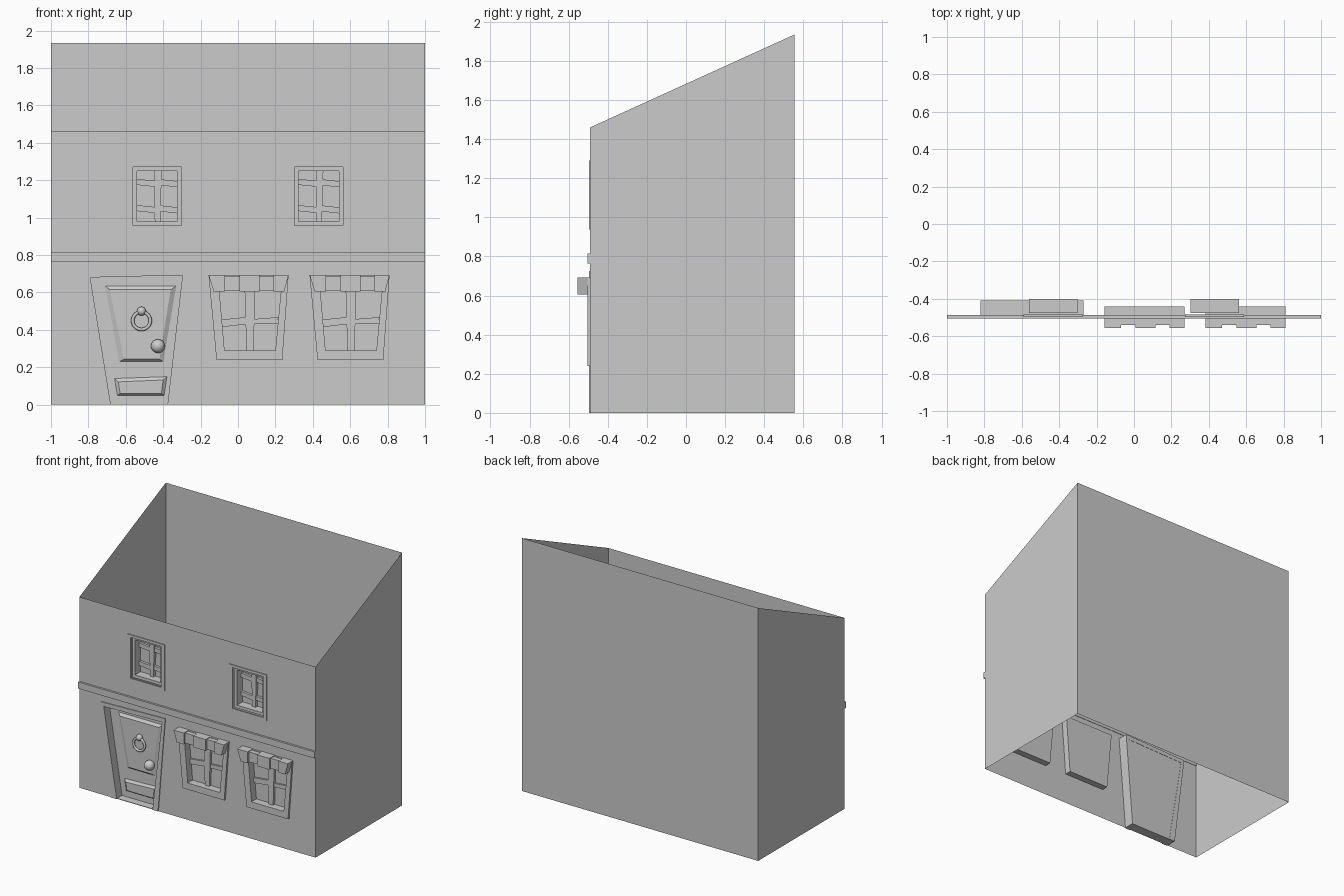
import bpy, bmesh, math
from mathutils import Vector

if "Cube" in bpy.data.objects:
    bpy.data.objects.remove(bpy.data.objects["Cube"])

FRONT, BACK = -0.49, 0.555
EAVE, RIDGE = 1.46, 1.935


def finish(name, bm, recalc=True):
    if recalc:
        bmesh.ops.recalc_face_normals(bm, faces=bm.faces)
    me = bpy.data.meshes.new(name)
    bm.to_mesh(me)
    bm.free()
    ob = bpy.data.objects.new(name, me)
    bpy.context.collection.objects.link(ob)
    return ob


def prism(name, poly, y0, y1, front=None):
    """Solid between an (x, z) outline at y1 and an optional other outline at y0."""
    bm = bmesh.new()
    a = [bm.verts.new((x, y0, z)) for x, z in (front or poly)]
    b = [bm.verts.new((x, y1, z)) for x, z in poly]
    n = len(poly)
    bm.faces.new(a)
    bm.faces.new(b)
    for i in range(n):
        j = (i + 1) % n
        bm.faces.new((a[i], a[j], b[j], b[i]))
    return finish(name, bm)


def ring(name, outer, inner, y0, y1):
    """Solid frame between two (x, z) outlines with equal point counts."""
    bm = bmesh.new()
    loops = [[bm.verts.new((x, y, z)) for x, z in p]
             for p, y in ((outer, y0), (inner, y0), (inner, y1), (outer, y1))]
    n = len(outer)
    for k in range(4):
        a, b = loops[k], loops[(k + 1) % 4]
        for i in range(n):
            j = (i + 1) % n
            bm.faces.new((a[i], a[j], b[j], b[i]))
    return finish(name, bm)


def rect(x0, x1, z0, z1):
    return [(x0, z0), (x1, z0), (x1, z1), (x0, z1)]


def shift(poly, dx):
    return [(x + dx, z) for x, z in poly]


# Outlines on the facade
door_out = [(-0.73, 0), (-0.82, 0.71), (-0.27, 0.725), (-0.33, 0)]
door_in = [(-0.68, 0), (-0.79, 0.68), (-0.297, 0.692), (-0.377, 0)]
low_out = [(-0.115, 0.24), (0.237, 0.24), (0.27, 0.69), (-0.157, 0.69)]
low_in = [(-0.072, 0.29), (0.20, 0.29), (0.232, 0.635), (-0.102, 0.635)]
up_out = rect(-0.59, -0.275, 0.937, 1.29)
up_mid = rect(-0.562, -0.302, 0.957, 1.27)
up_in = rect(-0.54, -0.325, 0.98, 1.25)
LOW_SHIFTS, UP_SHIFTS = (0, 0.54), (0, 0.864)

# Front wall sheet with openings
bm = bmesh.new()
outlines = [[(-1, 0)] + door_in + [(1, 0), (1, EAVE), (-1, EAVE)]]
outlines += [shift(low_in, d) for d in LOW_SHIFTS]
outlines += [shift(up_mid, d) for d in UP_SHIFTS]
edges = []
for poly in outlines:
    vs = [bm.verts.new((x, FRONT, z)) for x, z in poly]
    edges += [bm.edges.new((vs[i], vs[(i + 1) % len(vs)])) for i in range(len(vs))]
bmesh.ops.triangle_fill(bm, edges=edges, use_beauty=True, normal=Vector((0, -1, 0)))
for f in bm.faces:
    f.normal_update()
    if f.normal.y > 0:
        f.normal_flip()
finish("front_wall", bm, recalc=False)

# Side and back walls, open above and below
bm = bmesh.new()
lo = [bm.verts.new(p) for p in ((1, FRONT, 0), (1, BACK, 0), (-1, BACK, 0), (-1, FRONT, 0))]
hi = [bm.verts.new(p) for p in ((1, FRONT, EAVE), (1, BACK, RIDGE), (-1, BACK, RIDGE), (-1, FRONT, EAVE))]
for i in range(3):
    bm.faces.new((lo[i], lo[i + 1], hi[i + 1], hi[i]))
finish("side_and_back_walls", bm, recalc=False)

# Ledge between the storeys
prism("storey_ledge", rect(-1, 1, 0.765, 0.815), -0.505, -0.487)

# Door frame, slab and threshold
prism("door_frame", door_out + door_in[::-1], -0.496, -0.41)
prism("door_slab", door_in, -0.43, -0.412)
prism("door_threshold", rect(-0.68, -0.377, 0, 0.004), -0.49, -0.43)

# Raised door panels with bevelled edges
prism("door_upper_panel", [(-0.635, 0.23), (-0.40, 0.23), (-0.33, 0.635), (-0.71, 0.635)], -0.445, -0.43,
      [(-0.61, 0.243), (-0.42, 0.243), (-0.36, 0.615), (-0.685, 0.615)])
prism("door_lower_panel", [(-0.645, 0.05), (-0.395, 0.05), (-0.38, 0.15), (-0.66, 0.14)], -0.443, -0.43,
      [(-0.63, 0.06), (-0.41, 0.06), (-0.40, 0.132), (-0.64, 0.122)])


# Door knob and knocker
def ball(name, loc, r):
    bpy.ops.mesh.primitive_uv_sphere_add(segments=24, ring_count=14, radius=r, location=loc)
    bpy.context.object.name = name
    bpy.ops.object.shade_smooth()


ball("door_knob", (-0.428, -0.46, 0.313), 0.037)
ball("knocker_mount", (-0.516, -0.455, 0.50), 0.024)
bpy.ops.mesh.primitive_torus_add(major_radius=0.047, minor_radius=0.009, major_segments=32, minor_segments=10,
                                 location=(-0.516, -0.459, 0.449), rotation=(math.pi / 2, 0, 0))
bpy.context.object.name = "knocker_ring"
bpy.ops.object.shade_smooth()

# Ground floor windows with blocky lintels
top_x = [-0.157, -0.07, 0.008, 0.115, 0.19, 0.27]
bot_x = [-0.13, -0.07, 0.008, 0.115, 0.19, 0.247]
for d in LOW_SHIFTS:
    ring("lower_window_frame", shift(low_out, d), shift(low_in, d), -0.505, -0.44)
    prism("lower_window_pane", shift(low_in, d), -0.446, -0.44)
    prism("lower_window_mullion", shift([(0.045, 0.29), (0.083, 0.29), (0.093, 0.635), (0.035, 0.635)], d), -0.465, -0.446)
    prism("lower_window_bar_left", shift([(-0.084, 0.415), (0.042, 0.43), (0.04, 0.468), (-0.087, 0.455)], d), -0.46, -0.446)
    prism("lower_window_bar_right", shift([(0.087, 0.43), (0.213, 0.435), (0.216, 0.468), (0.088, 0.458)], d), -0.46, -0.446)
    for i in range(5):
        drop = 0.005 * (i % 2)
        block = [(bot_x[i], 0.605 + drop), (bot_x[i + 1], 0.605 + drop),
                 (top_x[i + 1], 0.692 - drop), (top_x[i], 0.692 - drop)]
        prism("lintel_block", shift(block, d), -0.555 + 3 * drop, -0.488)

# Upper floor windows with stepped frames
for d in UP_SHIFTS:
    ring("upper_window_trim", shift(up_out, d), shift(up_mid, d), -0.497, -0.485)
    ring("upper_window_frame", shift(up_mid, d), shift(up_in, d), -0.475, -0.40)
    prism("upper_window_pane", shift(up_in, d), -0.407, -0.401)
    prism("upper_window_mullion", shift([(-0.445, 0.98), (-0.415, 0.98), (-0.408, 1.25), (-0.448, 1.25)], d), -0.43, -0.407)
    for z in (1.045, 1.185):
        prism("upper_window_bar_left", shift([(-0.54, z - 0.01), (-0.445, z - 0.02), (-0.445, z + 0.012), (-0.54, z + 0.022)], d), -0.425, -0.407)
        prism("upper_window_bar_right", shift([(-0.415, z - 0.012), (-0.325, z - 0.022), (-0.325, z + 0.01), (-0.415, z + 0.02)], d), -0.425, -0.407)
